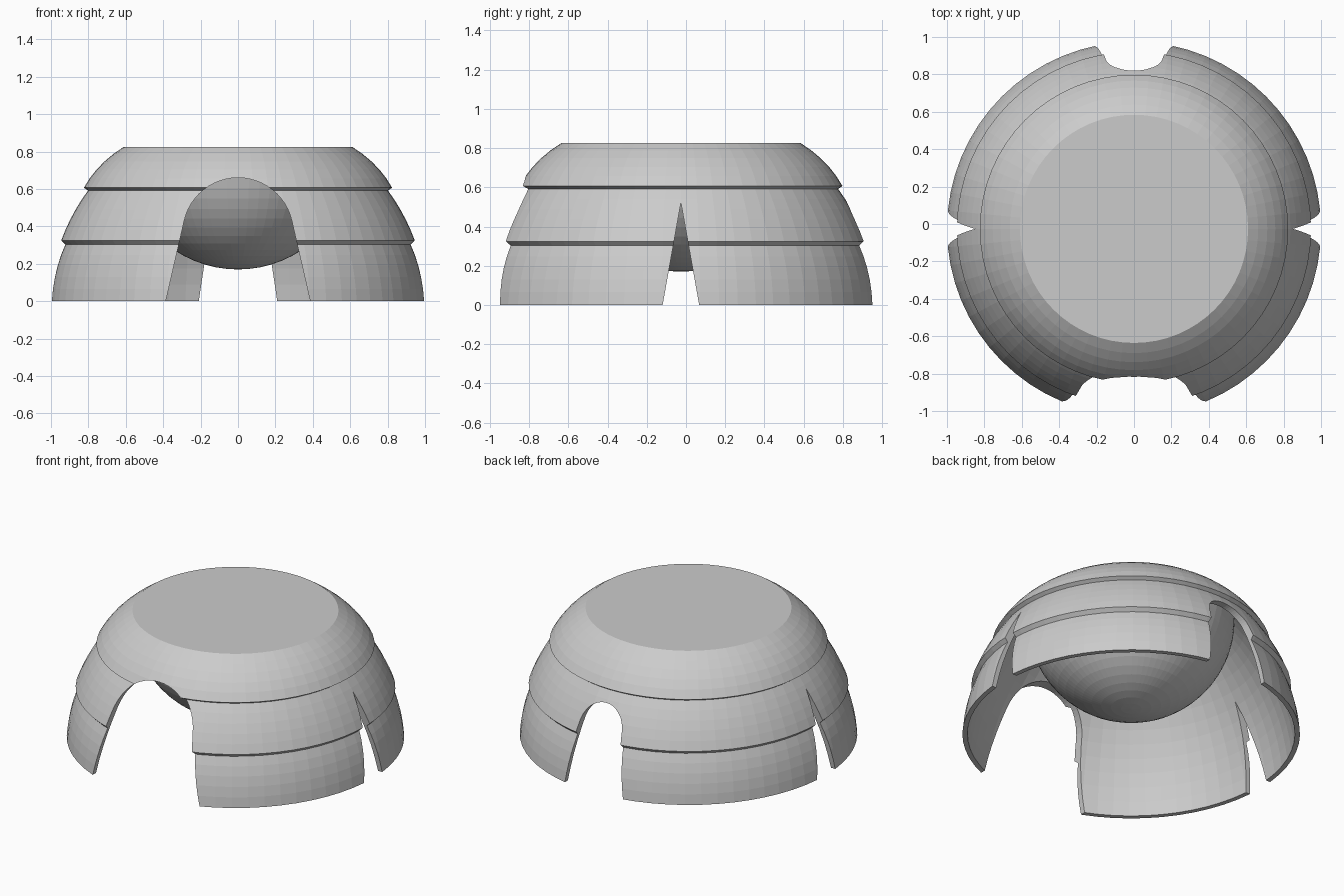
import bpy, bmesh, math

if "Cube" in bpy.data.objects:
    bpy.data.objects.remove(bpy.data.objects["Cube"])

CY = -0.026      # dome axis sits slightly forward of the bounding-box centre
SEG = 64


def arc(a, mid, b, n=5):
    """Quadratic curve from a to b passing through mid."""
    c = [2 * m - (p + q) / 2 for m, p, q in zip(mid, a, b)]
    return [tuple((1 - t) ** 2 * p + 2 * t * (1 - t) * k + t * t * q
                  for p, k, q in zip(a, c, b)) for t in [i / n for i in range(n + 1)]]


def new_object(name, bm):
    bmesh.ops.recalc_face_normals(bm, faces=bm.faces)
    mesh = bpy.data.meshes.new(name)
    bm.to_mesh(mesh)
    bm.free()
    ob = bpy.data.objects.new(name, mesh)
    bpy.context.collection.objects.link(ob)
    return ob


def lathe(name, profile):
    bm = bmesh.new()
    rings = []
    for r, z in profile:
        if r < 1e-5:
            rings.append([bm.verts.new((0, CY, z))])
        else:
            rings.append([bm.verts.new((r * math.cos(2 * math.pi * i / SEG),
                                        CY + r * math.sin(2 * math.pi * i / SEG), z))
                          for i in range(SEG)])
    for a, b in zip(rings, rings[1:]):
        if len(a) == 1 and len(b) == 1:
            continue
        # the flat top is one n-gon
        if len(b) == 1 and abs(a[0].co.z - b[0].co.z) < 1e-5:
            bm.faces.new(a)
            bm.verts.remove(b[0])
            continue
        for i in range(SEG):
            j = (i + 1) % SEG
            if len(a) == 1:
                bm.faces.new((a[0], b[i], b[j]))
            else:
                bm.faces.new((a[i], a[j], b[j], b[i]))
    return new_object(name, bm)


def prism(name, outline, lo, hi, axis):
    """Extrude a (side, z) outline along x or y."""
    bm = bmesh.new()

    def place(s, z, d):
        return (s, d, z) if axis == 'y' else (d, s + CY, z)
    a = [bm.verts.new(place(s, z, lo)) for s, z in outline]
    b = [bm.verts.new(place(s, z, hi)) for s, z in outline]
    bm.faces.new(a)
    bm.faces.new(b[::-1])
    for i in range(len(a)):
        j = (i + 1) % len(a)
        bm.faces.new((a[i], a[j], b[j], b[i]))
    return new_object(name, bm)


def door_outline(half, slope, radius, top, n=24):
    """Tapered doorway with a round arch, running below the floor."""
    t0 = math.atan(slope)
    cz = top - radius
    pts = [(half + 0.1 * slope, -0.1), ]
    for i in range(n + 1):
        t = t0 + (math.pi - 2 * t0) * i / n
        pts.append((radius * math.cos(t), cz + radius * math.sin(t)))
    pts.append((-half - 0.1 * slope, -0.1))
    return pts


# bowl: sphere hanging from the top, joined to the inside of the shell
R, BZ = 0.613, 0.783
bowl = [(R * math.sin(math.pi / 2 * i / 16), BZ - R * math.cos(math.pi / 2 * i / 16))
        for i in range(17)]
inner = arc((R, BZ), (0.855, 0.42), (0.97, 0.0), 10)[1:]
# three overlapping outer tiers, then the flat top
outer = (arc((1.0, 0.0), (0.975, 0.16), (0.925, 0.303))
         + arc((0.947, 0.325), (0.884, 0.463), (0.802, 0.592))
         + arc((0.824, 0.607), (0.735, 0.727), (0.61, 0.826)))
shell = lathe("tiered_dome", bowl + inner + outer + [(0, 0.826)])

# openings: wide front door, narrow back door, pointed side slots
slot = [(0.111, -0.1), (0, 0.522), (-0.111, -0.1)]
cutters = [
    prism("front_door_cutter", door_outline(0.385, 0.24, 0.295, 0.66), -1.3, -0.66, 'y'),
    prism("back_door_cutter", door_outline(0.21, 0.15, 0.152, 0.525), 0.62, 1.3, 'y'),
    prism("right_slot_cutter", slot, 0.65, 1.3, 'x'),
    prism("left_slot_cutter", slot, -1.3, -0.65, 'x'),
]
for c in cutters:
    m = shell.modifiers.new(c.name, 'BOOLEAN')
    m.operation = 'DIFFERENCE'
    m.solver = 'EXACT'
    m.object = c

# apply the cuts and discard the cutters
bpy.context.view_layer.update()
dg = bpy.context.evaluated_depsgraph_get()
cut_mesh = bpy.data.meshes.new_from_object(shell.evaluated_get(dg))
shell.modifiers.clear()
shell.data = cut_mesh
for c in cutters:
    bpy.data.objects.remove(c)
